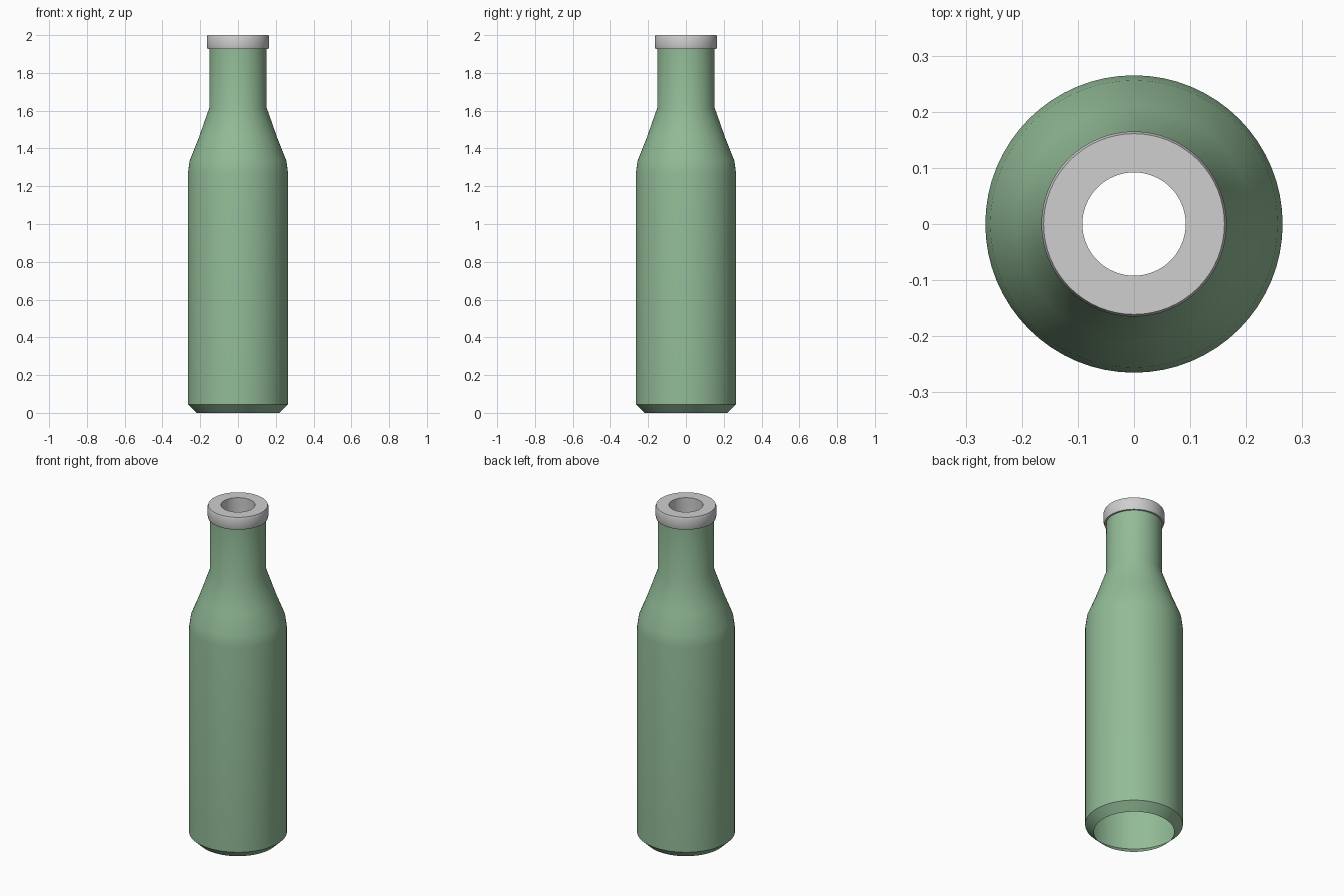
import bpy
import bmesh
from math import radians
from mathutils import Matrix, Vector

if "Cube" in bpy.data.objects:
    bpy.data.objects.remove(bpy.data.objects["Cube"], do_unlink=True)

SIDES = 64


def make_material(name, rgb):
    mat = bpy.data.materials.new(name)
    mat.use_nodes = True
    mat.diffuse_color = (*rgb, 1)
    mat.node_tree.nodes["Principled BSDF"].inputs["Base Color"].default_value = (*rgb, 1)
    return mat


def lathe(name, profile, material, closed=False):
    """Turn a (radius, height) profile around the z axis."""
    bm = bmesh.new()
    verts = [bm.verts.new((r, 0, z)) for r, z in profile]
    ends = verts[1:] + verts[:1] if closed else verts[1:]
    edges = [bm.edges.new(pair) for pair in zip(verts, ends)]
    bmesh.ops.spin(bm, geom=verts + edges, cent=(0, 0, 0), axis=(0, 0, 1),
                   angle=radians(360), steps=SIDES, use_merge=True)
    bmesh.ops.remove_doubles(bm, verts=bm.verts, dist=0.0001)
    bmesh.ops.recalc_face_normals(bm, faces=bm.faces)
    # Make sure the wall of an open shell faces outwards
    if not closed:
        for face in bm.faces:
            c = face.calc_center_median()
            if face.normal.dot(Vector((c.x, c.y, 0))) < 0:
                face.normal_flip()
    mesh = bpy.data.meshes.new(name)
    bm.to_mesh(mesh)
    bm.free()
    mesh.materials.append(material)
    obj = bpy.data.objects.new(name, mesh)
    bpy.context.collection.objects.link(obj)
    bpy.ops.object.select_all(action="DESELECT")
    obj.select_set(True)
    bpy.context.view_layer.objects.active = obj
    bpy.ops.object.shade_smooth_by_angle(angle=radians(30))
    return obj


green = make_material("bottle green", (0.29, 0.5, 0.31))
grey = make_material("light grey", (0.62, 0.62, 0.62))

# Thin shell, open at the bottom: chamfered foot, straight body, shoulder, neck
lathe("bottle_body", [
    (0.218, 0), (0.265, 0.045), (0.265, 1.27), (0.256, 1.335),
    (0.21, 1.45), (0.152, 1.615), (0.151, 1.93),
], green)

# Collar with a round opening
lathe("neck_ring", [
    (0.092, 1.89), (0.092, 2.0), (0.161, 2.0), (0.165, 1.99),
    (0.165, 1.94), (0.161, 1.926), (0.149, 1.926), (0.149, 1.89),
], grey, closed=True)
